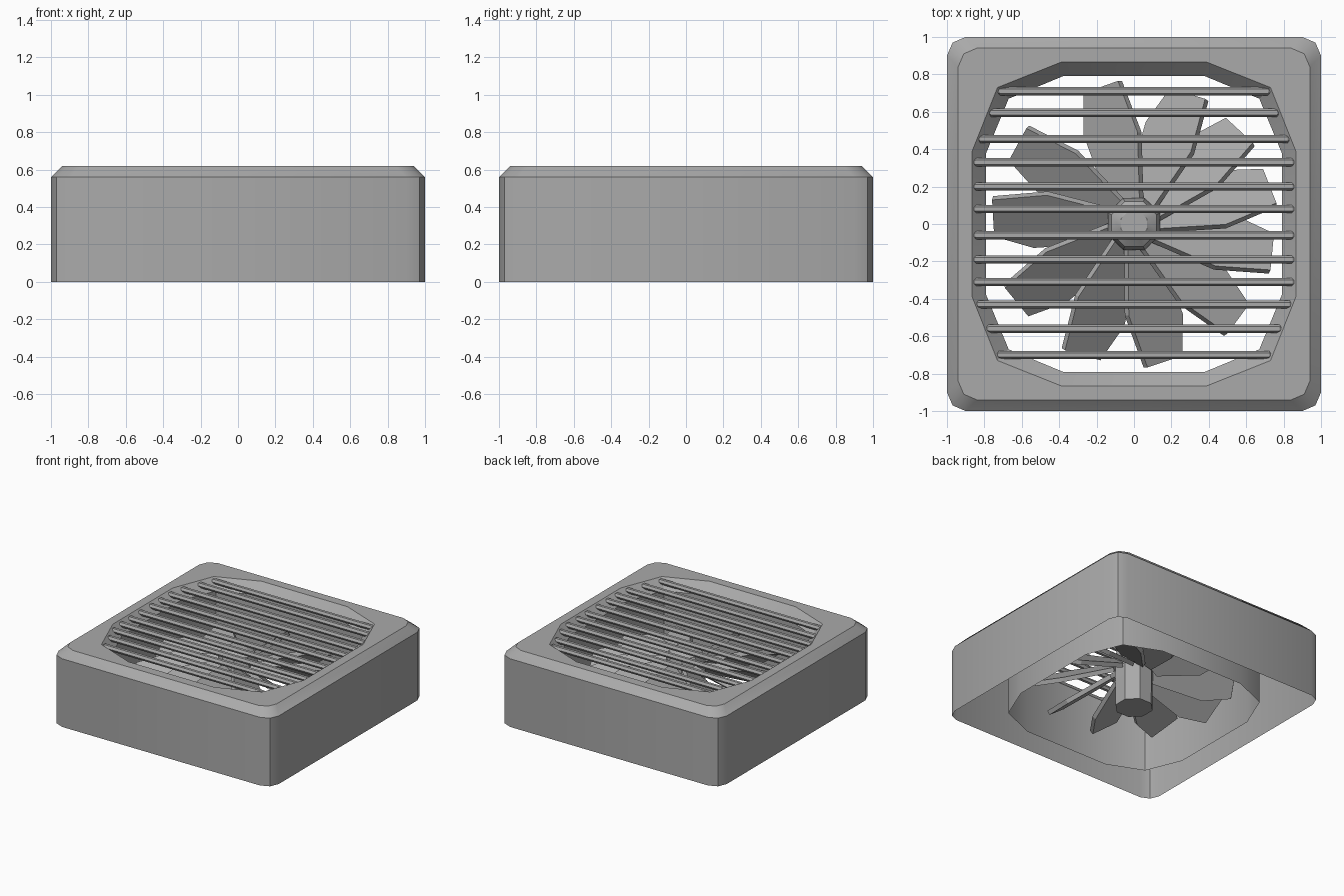
import bpy, bmesh, math
from mathutils import Matrix, Vector

old = bpy.data.objects.get("Cube")
if old:
    bpy.data.objects.remove(old)

GREY = (0.4, 0.4, 0.4, 1)
grey = bpy.data.materials.new("plain grey")
grey.use_nodes = True
grey.diffuse_color = GREY
grey.node_tree.nodes["Principled BSDF"].inputs["Base Color"].default_value = GREY


def finish(bm, name, smooth=True):
    mesh = bpy.data.meshes.new(name)
    bm.to_mesh(mesh)
    bm.free()
    obj = bpy.data.objects.new(name, mesh)
    bpy.context.collection.objects.link(obj)
    mesh.materials.append(grey)
    if smooth:
        bpy.ops.object.select_all(action='DESELECT')
        obj.select_set(True)
        bpy.context.view_layer.objects.active = obj
        bpy.ops.object.shade_smooth_by_angle(angle=math.radians(30))
    return obj


def loft(bm, rings):
    """Join successive closed rings of points with quads."""
    loops = [[bm.verts.new(p) for p in ring] for ring in rings]
    for a, b in zip(loops, loops[1:]):
        for j in range(len(a)):
            k = (j + 1) % len(a)
            bm.faces.new((a[j], b[j], b[k], a[k]))
    return loops


def corner_ring(side, start, diag, z):
    """Twelve-point ring: a square with two-segment corners."""
    corner = [(side, start), (diag, diag), (start, side)]
    pts = []
    for q in range(4):
        turn = Matrix.Rotation(q * math.pi / 2, 3, 'Z')
        pts += [turn @ Vector((x, y, z)) for x, y in corner]
    return pts


# Housing: round duct, sloped rim, flat top, chamfer and outer wall, open below
bm = bmesh.new()
loft(bm, [
    corner_ring(0.79, 0.38, 0.67, 0),
    corner_ring(0.79, 0.38, 0.67, 0.54),
    corner_ring(0.865, 0.39, 0.73, 0.62),
    corner_ring(0.94, 0.84, 0.91, 0.62),
    corner_ring(1, 0.9, 0.97, 0.56),
    corner_ring(1, 0.9, 0.97, 0),
])
finish(bm, "housing")

# Grille bars: six-sided rods with tapered ends, fitted to the opening
for i, y in enumerate((0.71, 0.595, 0.455, 0.33, 0.2, 0.08,
                       -0.06, -0.19, -0.31, -0.43, -0.56, -0.7)):
    half = 0.86 - max(0, abs(y) - 0.39) * 0.41
    bm = bmesh.new()
    rings = []
    for x, r in ((-half, 0.013), (0.012 - half, 0.022),
                 (half - 0.012, 0.022), (half, 0.013)):
        rings.append([(x, y + r * math.cos(a * math.pi / 3),
                       0.595 + r * math.sin(a * math.pi / 3)) for a in range(6)])
    loops = loft(bm, rings)
    bm.faces.new(loops[0])
    bm.faces.new(loops[-1])
    bmesh.ops.recalc_face_normals(bm, faces=bm.faces)
    finish(bm, f"grille_bar_{i + 1}", smooth=False)

# Hub: eight-sided shaft with a domed cap
bm = bmesh.new()
rings = []
for r, z in ((0.145, 0), (0.15, 0.42), (0.13, 0.48), (0.075, 0.52)):
    rings.append([(r * math.cos((a + 0.5) * math.pi / 4),
                   r * math.sin((a + 0.5) * math.pi / 4), z) for a in range(8)])
loops = loft(bm, rings)
bm.faces.new(loops[0])
bm.faces.new(loops[-1])
bmesh.ops.recalc_face_normals(bm, faces=bm.faces)
finish(bm, "hub")

# Fan blades: pitched flat plates, widening from the hub, with a slanted tip
outline = [(-0.04, 0.12), (-0.03, 0.49), (0.075, 0.765),
           (0.26, 0.70), (0.26, 0.48), (0.13, 0.12)]
pitch = math.tan(math.radians(38))
for i, angle in enumerate((103, 67, 41, 15, -12, -43, -78, -112, -147, 177, 145)):
    turn = Matrix.Rotation(math.radians(angle - 103), 3, 'Z')
    bm = bmesh.new()
    bm.faces.new([bm.verts.new(turn @ Vector((-t, r, 0.3 - (t - 0.1) * pitch)))
                  for t, r in reversed(outline)])
    bm.normal_update()
    blade = finish(bm, f"fan_blade_{i + 1}", smooth=False)
    plate = blade.modifiers.new("thickness", 'SOLIDIFY')
    plate.thickness = 0.035
    plate.offset = 0
